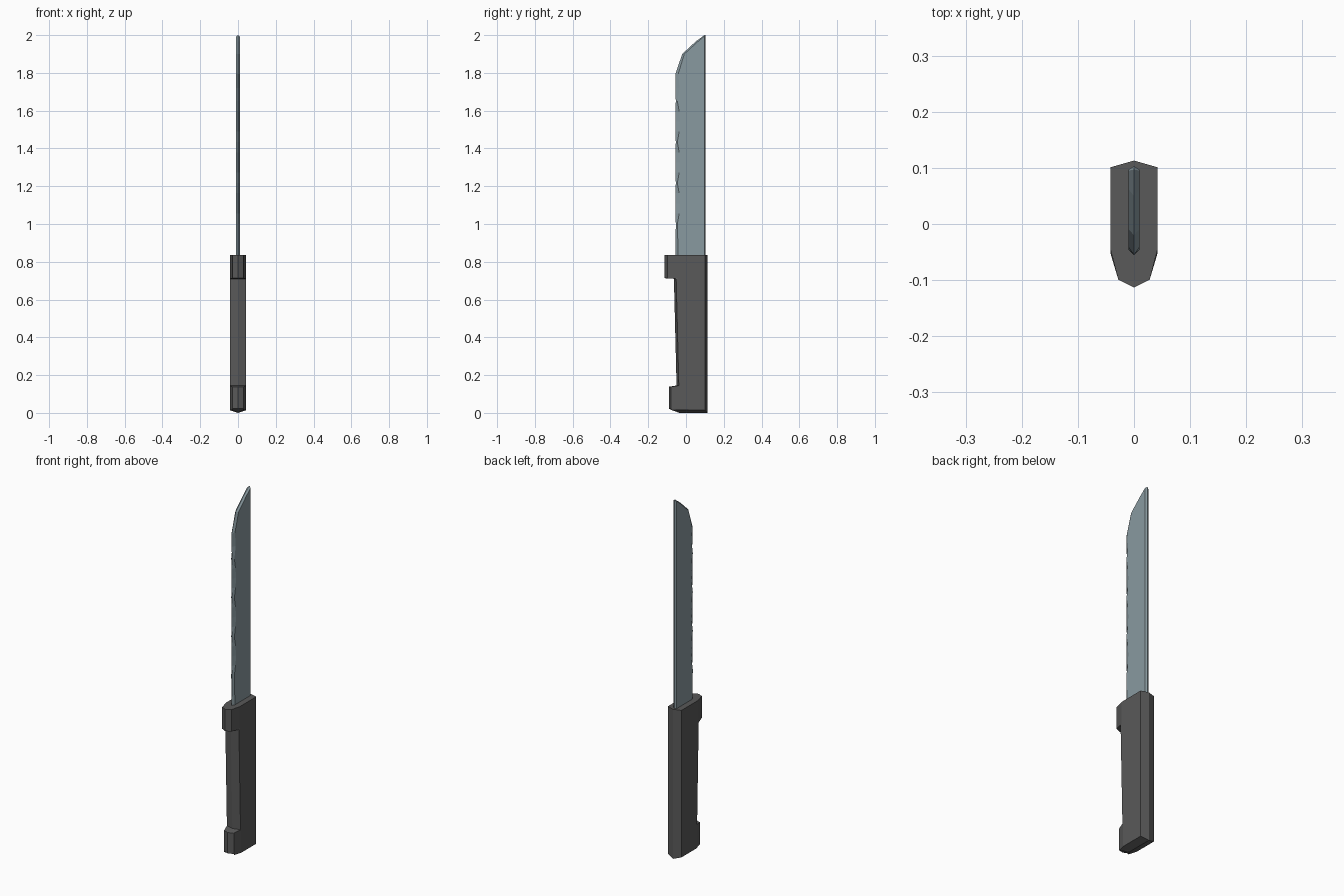
import bpy, bmesh

if "Cube" in bpy.data.objects:
    bpy.data.objects.remove(bpy.data.objects["Cube"])


def material(name, rgb):
    m = bpy.data.materials.new(name)
    m.diffuse_color = (*rgb, 1)
    m.use_nodes = True
    m.node_tree.nodes["Principled BSDF"].inputs["Base Color"].default_value = m.diffuse_color
    return m


def half_loft(name, rings, mat):
    """Skin a stack of half sections (x >= 0), cap both ends, mirror across x."""
    bm = bmesh.new()
    loops = [[bm.verts.new(p) for p in ring] for ring in rings]
    for a, b in zip(loops, loops[1:]):
        for i in range(len(a) - 1):
            bm.faces.new((a[i], a[i + 1], b[i + 1], b[i]))
    bm.faces.new(loops[0][::-1])
    bm.faces.new(loops[-1])
    geom = bm.verts[:] + bm.edges[:] + bm.faces[:]
    dup = bmesh.ops.duplicate(bm, geom=geom)["geom"]
    for v in dup:
        if isinstance(v, bmesh.types.BMVert):
            v.co.x *= -1
    bmesh.ops.remove_doubles(bm, verts=bm.verts[:], dist=0.0002)
    bmesh.ops.recalc_face_normals(bm, faces=bm.faces[:])
    me = bpy.data.meshes.new(name)
    bm.to_mesh(me)
    bm.free()
    me.materials.append(mat)
    ob = bpy.data.objects.new(name, me)
    bpy.context.collection.objects.link(ob)
    return ob


# Handle: pommel, grip recess and guard in one lofted body
W = 0.042


def section(z, ridge, xf, yf, ys):
    return [(0, ridge, z), (xf, yf, z), (W, ys, z), (W, 0.101, z), (0, 0.113, z)]


bottom = [(0, -0.035, 0), (0.03, -0.079, 0.016), (W, -0.03, 0.014),
          (W, 0.101, 0.014), (0, 0.113, 0)]
handle = [
    bottom,
    section(0.022, -0.091, 0.03, -0.08, -0.034),
    section(0.138, -0.091, 0.03, -0.08, -0.034),
    section(0.145, -0.05, W, -0.038, -0.033),
    section(0.71, -0.064, W, -0.052, -0.045),
    section(0.713, -0.113, 0.028, -0.099, -0.045),
    section(0.835, -0.113, 0.028, -0.099, -0.045),
]
half_loft("handle", handle, material("dark_plastic", (0.1, 0.1, 0.1)))

# Blade: wavy ground bevel along the cutting edge, clipped point
T = 0.0098


def blade_ring(z, edge, bevel):
    return [(0, edge, z), (T, bevel, z), (T, 0.097, z), (0, 0.103, z)]


blade = [blade_ring(0.8, -0.056, -0.04)]
for k in range(4):
    z = 1.0 + 0.2167 * k
    blade.append(blade_ring(z, -0.054, -0.046))
    if k < 3:
        blade += [blade_ring(z + 0.055, -0.056, -0.036),
                  blade_ring(z + 0.108, -0.056, -0.031),
                  blade_ring(z + 0.163, -0.056, -0.036)]
blade += [
    blade_ring(1.72, -0.056, -0.034),
    blade_ring(1.795, -0.056, -0.041),
    blade_ring(1.9, -0.02, -0.009),
    blade_ring(1.965, 0.05, 0.062),
    [(0, 0.097, 2.0), (T, 0.095, 1.992), (T, 0.097, 1.993), (0, 0.103, 2.0)],
]
half_loft("blade", blade, material("steel", (0.25, 0.32, 0.35)))
